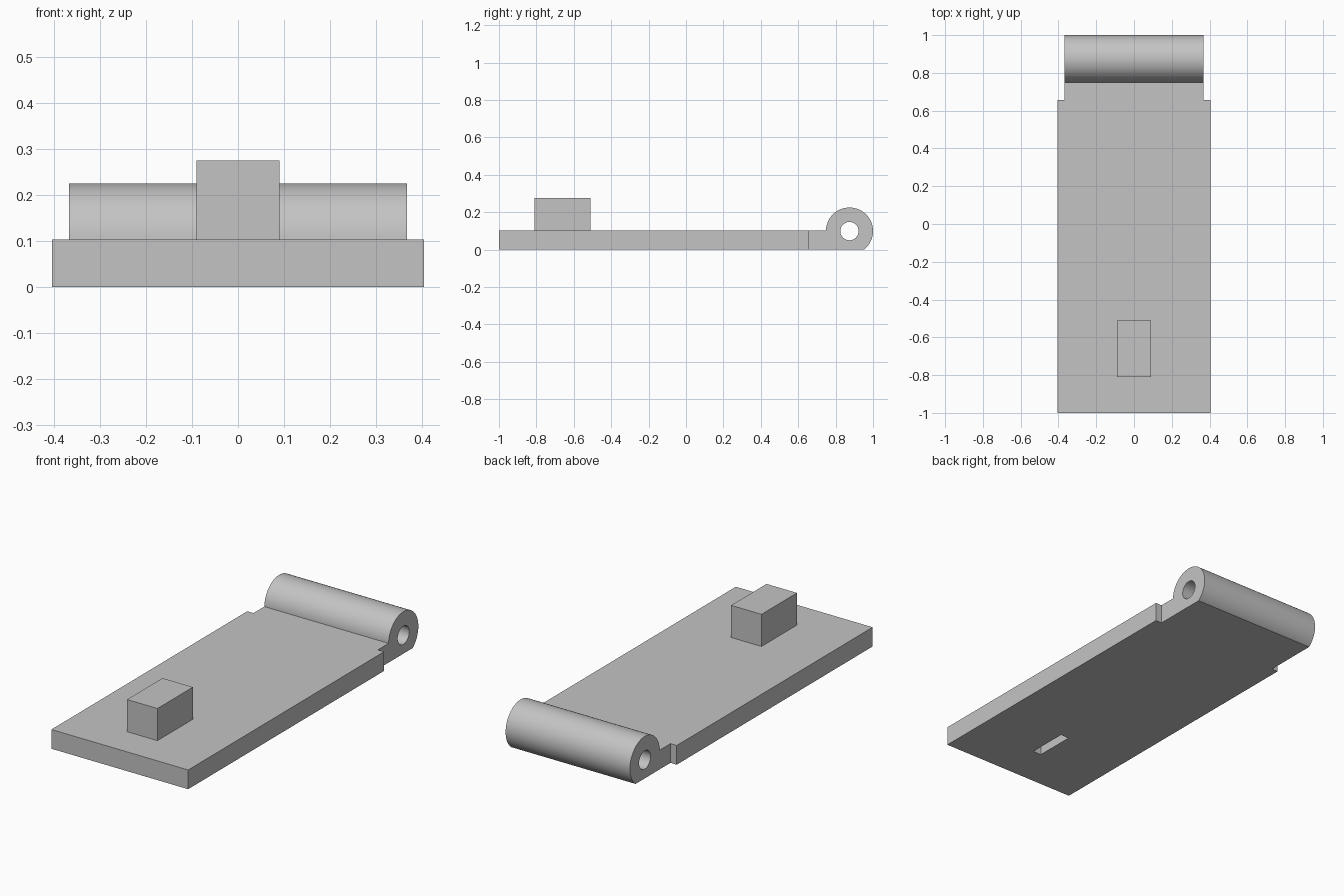
import bpy
import bmesh
from math import asin, cos, sin, pi, radians

cube = bpy.data.objects.get("Cube")
if cube:
    bpy.data.objects.remove(cube, do_unlink=True)

# Single grey material
grey = bpy.data.materials.new("light_grey")
grey.use_nodes = True
COLOUR = (0.55, 0.55, 0.55, 1)
grey.diffuse_color = COLOUR
grey.node_tree.nodes["Principled BSDF"].inputs["Base Color"].default_value = COLOUR

# Shared dimensions
THICK = 0.103
HALF_WIDTH = 0.405
KNUCKLE_HALF = 0.368
STEP_Y = 0.657
BARREL_Y, BARREL_Z, BARREL_R, PIN_R = 0.874, 0.099, 0.126, 0.049


def prism(name, profile, half_width):
    """Extrude a (y, z) outline symmetrically along x."""
    bm = bmesh.new()
    face = bm.faces.new([bm.verts.new((-half_width, y, z)) for y, z in profile])
    out = bmesh.ops.extrude_face_region(bm, geom=[face])
    verts = [v for v in out["geom"] if isinstance(v, bmesh.types.BMVert)]
    bmesh.ops.translate(bm, vec=(2 * half_width, 0, 0), verts=verts)
    bmesh.ops.recalc_face_normals(bm, faces=bm.faces)
    mesh = bpy.data.meshes.new(name)
    bm.to_mesh(mesh)
    bm.free()
    obj = bpy.data.objects.new(name, mesh)
    bpy.context.collection.objects.link(obj)
    mesh.materials.append(grey)
    return obj


def box(name, half_width, y0, y1, z0, z1):
    return prism(name, [(y0, z0), (y1, z0), (y1, z1), (y0, z1)], half_width)


def arc(radius, start, end, count):
    angles = [start + (end - start) * i / count for i in range(count + 1)]
    return [(BARREL_Y + radius * cos(a), BARREL_Z + radius * sin(a)) for a in angles]


def activate(obj):
    bpy.ops.object.select_all(action="DESELECT")
    obj.select_set(True)
    bpy.context.view_layer.objects.active = obj


def cut(obj, cutter):
    mod = obj.modifiers.new("cut", "BOOLEAN")
    mod.operation = "DIFFERENCE"
    mod.solver = "EXACT"
    mod.object = cutter
    activate(obj)
    bpy.ops.object.modifier_apply(modifier=mod.name)


# Flat plate and the raised block near its front
plate = box("plate", HALF_WIDTH, -1, STEP_Y, 0, THICK)
block = box("raised_block", 0.09, -0.81, -0.51, THICK, 0.275)

# Narrow neck that rolls into the hinge barrel, flattened underneath
start = -asin(BARREL_Z / BARREL_R)
end = pi - asin((THICK - BARREL_Z) / BARREL_R)
outline = [(STEP_Y, 0)] + arc(BARREL_R, start, end, 56) + [(STEP_Y, THICK)]
knuckle = prism("hinge_knuckle", outline, KNUCKLE_HALF)

# Pin hole through the barrel
pin = prism("pin_cutter", arc(PIN_R, 0, 2 * pi, 40)[:-1], HALF_WIDTH)
cut(knuckle, pin)

# Underside slot running up into the block
slot = box("slot_cutter", 0.025, -0.77, -0.55, -0.05, 0.2)
cut(plate, slot)
cut(block, slot)

for helper in (pin, slot):
    bpy.data.objects.remove(helper, do_unlink=True)

# Smooth the barrel while keeping its rims crisp
activate(knuckle)
bpy.ops.object.shade_smooth_by_angle(angle=radians(25))
